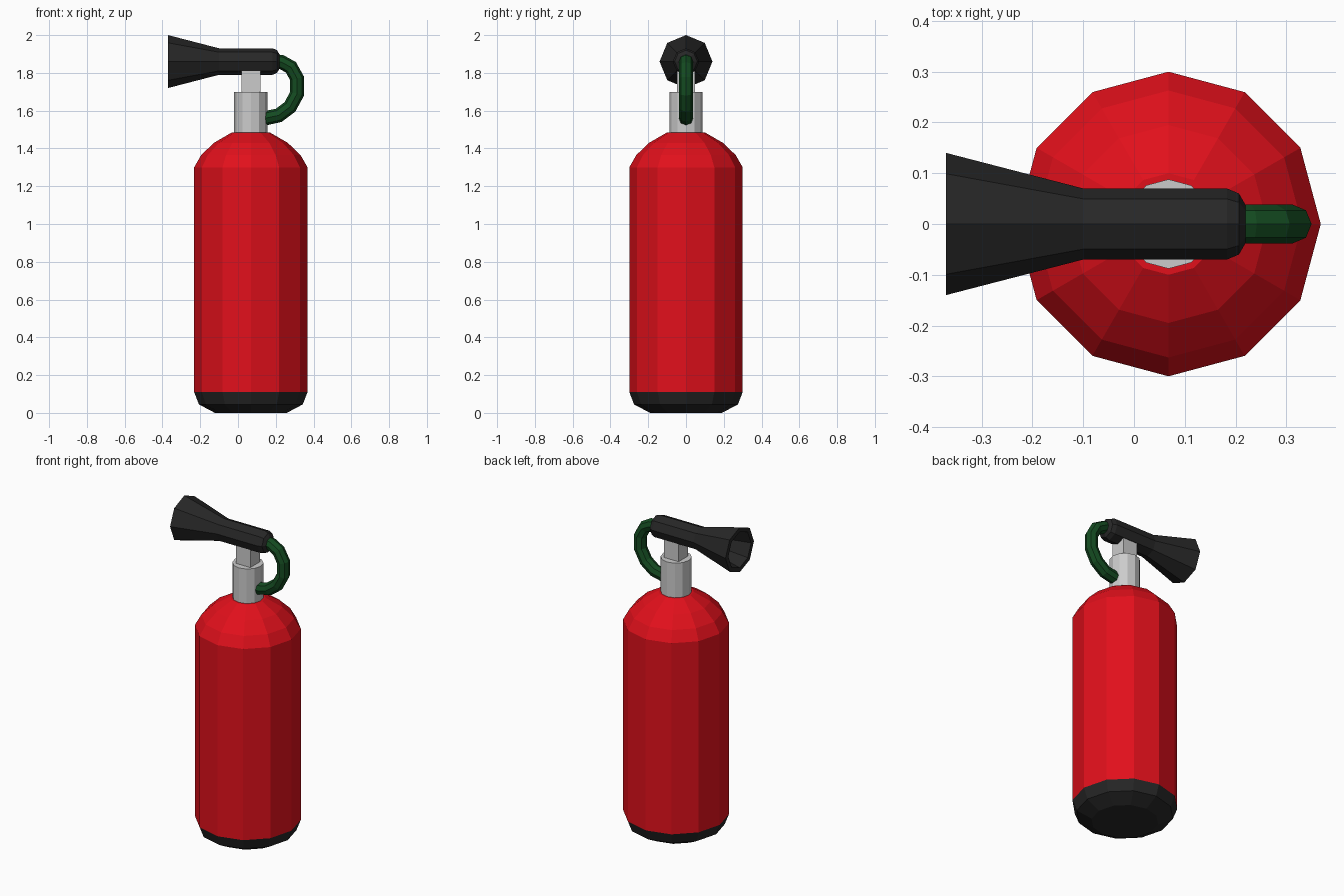
import bpy, bmesh, math
from mathutils import Matrix

if "Cube" in bpy.data.objects:
    bpy.data.objects.remove(bpy.data.objects["Cube"])

CX = 0.068      # axis of the cylinder
HORN_Z = 1.86   # axis of the discharge horn


def material(name, rgb):
    m = bpy.data.materials.new(name)
    m.diffuse_color = (*rgb, 1)
    m.use_nodes = True
    m.node_tree.nodes["Principled BSDF"].inputs["Base Color"].default_value = m.diffuse_color
    return m


RED = material("red paint", (0.75, 0.005, 0.011))
BLACK = material("black rubber", (0.02, 0.02, 0.02))
GREEN = material("green hose", (0.007, 0.07, 0.015))


def lathe(name, profile, sides, matrix, mat=None):
    """Revolve (radius, height) points around local z; radius 0 closes an end."""
    bm = bmesh.new()
    rings = []
    for r, h in profile:
        if r == 0:
            rings.append([bm.verts.new((0, 0, h))] * sides)
        else:
            rings.append([bm.verts.new((r * math.cos(a), r * math.sin(a), h))
                          for a in (math.tau * i / sides for i in range(sides))])
    for lo, hi in zip(rings, rings[1:]):
        for i in range(sides):
            j = (i + 1) % sides
            quad = dict.fromkeys((lo[i], lo[j], hi[j], hi[i]))
            bm.faces.new(list(quad))
    bmesh.ops.transform(bm, matrix=matrix, verts=bm.verts)
    bmesh.ops.recalc_face_normals(bm, faces=bm.faces)
    me = bpy.data.meshes.new(name)
    bm.to_mesh(me)
    bm.free()
    ob = bpy.data.objects.new(name, me)
    bpy.context.collection.objects.link(ob)
    if mat:
        me.materials.append(mat)
    return ob


upright = Matrix.Translation((CX, 0, 0))

# Black foot, red tank and grey neck
lathe("base", [(0, 0), (0.19, 0), (0.275, 0.045), (0.30, 0.11)], 12, upright, BLACK)
lathe("tank", [(0.30, 0.11), (0.30, 1.30), (0.263, 1.365), (0.195, 1.43),
               (0.10, 1.485), (0, 1.485)], 12, upright, RED)
lathe("neck", [(0, 1.47), (0.088, 1.47), (0.088, 1.70), (0, 1.70)], 12, upright)

# Square valve stem between neck and horn
bpy.ops.mesh.primitive_cube_add(size=1, location=(CX, 0, 1.755))
stem = bpy.context.object
stem.name = "valve_stem"
stem.scale = (0.10, 0.095, 0.13)

# Horn lying along x, open and hollow at the wide end
along_x = Matrix.Translation((0, 0, HORN_Z)) @ Matrix.Rotation(math.pi / 2, 4, 'Y')
lathe("horn", [(0, -0.10), (0.045, -0.10), (0.112, -0.37), (0.14, -0.37),
               (0.07, -0.10), (0.07, 0.183), (0.06, 0.207), (0.037, 0.22),
               (0, 0.22)], 8, along_x, BLACK)

# Hose looping from the back of the horn down to the neck
path = [(0.19, 1.863), (0.23, 1.857), (0.28, 1.83), (0.313, 1.77),
        (0.313, 1.69), (0.275, 1.62), (0.215, 1.575), (0.13, 1.557)]
cu = bpy.data.curves.new("hose", 'CURVE')
cu.dimensions = '3D'
cu.bevel_depth = 0.038
cu.bevel_resolution = 2
cu.use_fill_caps = True
sp = cu.splines.new('POLY')
sp.points.add(len(path) - 1)
for p, (x, z) in zip(sp.points, path):
    p.co = (x, 0, z, 1)
sp.use_smooth = False
cu.materials.append(GREEN)
hose = bpy.data.objects.new("hose", cu)
bpy.context.collection.objects.link(hose)
